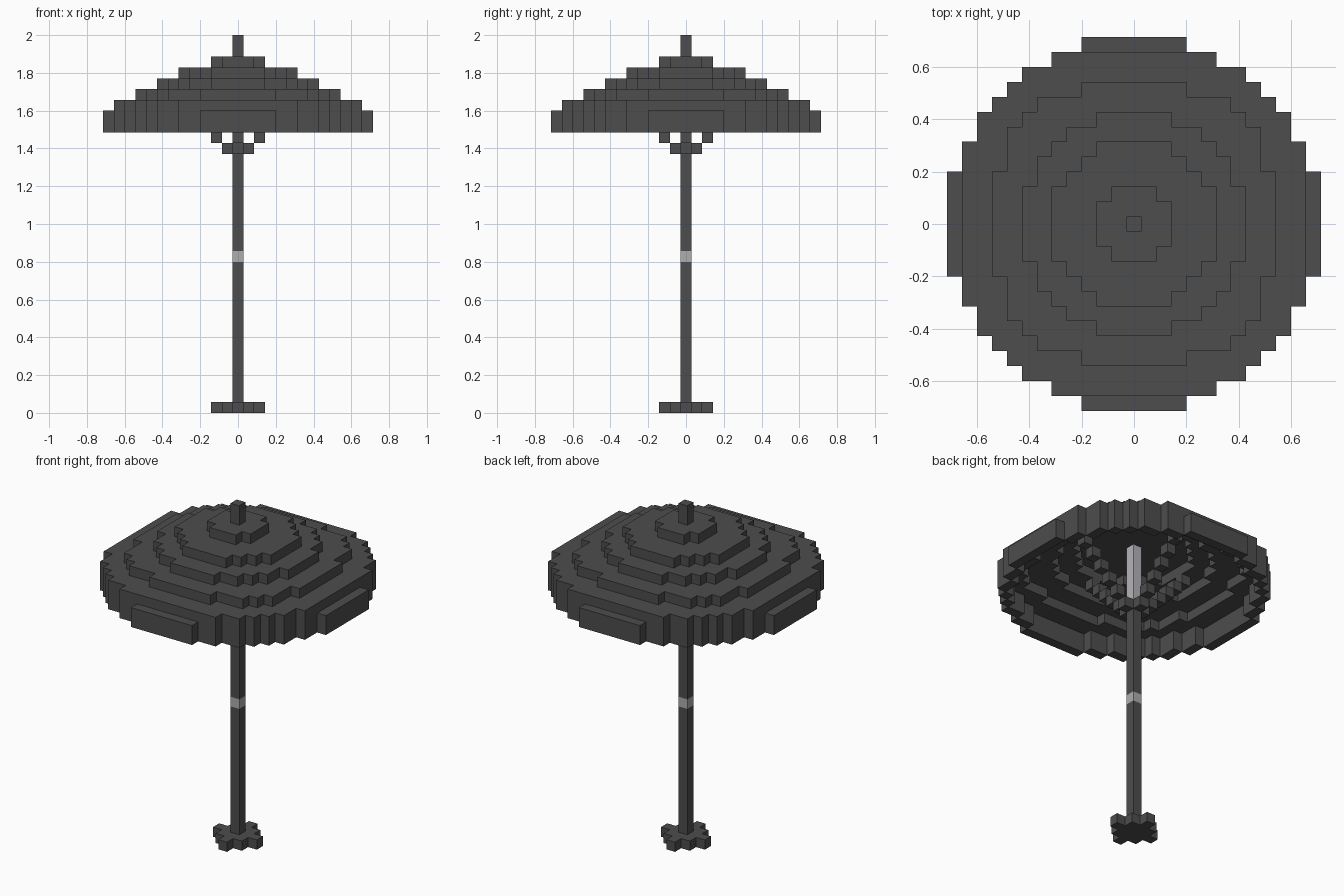
import bpy
import bmesh
from mathutils import Vector

cube = bpy.data.objects.get("Cube")
if cube:
    bpy.data.objects.remove(cube, do_unlink=True)

U = 2 / 35  # block size


def material(name, rgb):
    mat = bpy.data.materials.new(name)
    mat.use_nodes = True
    mat.diffuse_color = (*rgb, 1)
    mat.node_tree.nodes["Principled BSDF"].inputs["Base Color"].default_value = (*rgb, 1)
    return mat


DARK = material("dark grey", (0.075, 0.075, 0.075))
BAND = material("light grey", (0.42, 0.42, 0.42))
SHAFT = material("pale grey", (0.47, 0.45, 0.49))

AXES = [Vector(a) for a in ((1, 0, 0), (0, 1, 0), (0, 0, 1))]


def block_part(name, cells, mat):
    """Make the outer skin of a set of blocks, merging flat neighbours."""
    bm = bmesh.new()
    for cell in cells:
        centre = Vector(cell) + AXES[2] / 2
        for a in range(3):
            u, v = AXES[(a + 1) % 3] / 2, AXES[(a + 2) % 3] / 2
            for sign in (1, -1):
                n = AXES[a] * sign
                if tuple(int(c + d) for c, d in zip(cell, n)) in cells:
                    continue
                c = centre + n / 2
                corners = [c - u - v, c + u - v, c + u + v, c - u + v][::sign]
                bm.faces.new([bm.verts.new(p * U) for p in corners])
    bmesh.ops.remove_doubles(bm, verts=bm.verts, dist=0.001)
    bmesh.ops.dissolve_limit(bm, angle_limit=0.01, verts=bm.verts, edges=bm.edges)
    bmesh.ops.triangulate(bm, faces=[f for f in bm.faces if len(f.verts) > 4])
    mesh = bpy.data.meshes.new(name)
    bm.to_mesh(mesh)
    bm.free()
    mesh.materials.append(mat)
    obj = bpy.data.objects.new(name, mesh)
    bpy.context.collection.objects.link(obj)
    return obj


def disk(rows):
    """Stepped disk: rows[j] is the reach along x at distance j along y."""
    last = len(rows) - 1
    return {(x, y) for y in range(-last, last + 1)
            for x in range(-rows[abs(y)], rows[abs(y)] + 1)}


def layers(cells, *heights):
    return {(x, y, z) for x, y in cells for z in heights}


# Canopy: hanging rim, stepped rings and a closed crown
outer = disk([12, 12, 12, 12, 11, 11, 10, 10, 9, 8, 7, 5, 3])
steps = [
    {c for c in outer if max(abs(c[0]), abs(c[1])) < 12},
    disk([9, 9, 9, 9, 8, 8, 8, 7, 6, 3]),
    disk([7, 7, 7, 6, 6, 5, 4, 2]),
    disk([5, 5, 5, 4, 3, 2]),
    disk([2, 2, 1]),
]
edge = {(x, y) for x, y in outer
        if not {(x + 1, y), (x - 1, y), (x, y + 1), (x, y - 1)} <= outer}
canopy = layers(edge, 26, 27)
for i, step in enumerate(steps):
    inner = steps[i + 1] if i < 3 else set()
    canopy |= layers(step - inner, 28 + i)
block_part("canopy", canopy, DARK)

# Pole: lower shaft, band, upper shaft and finial
centre = {(0, 0)}
block_part("lower_pole", layers(centre, *range(14)), DARK)
block_part("pole_band", layers(centre, 14), BAND)
block_part("middle_pole", layers(centre, *range(15, 25)), DARK)
block_part("upper_pole", layers(centre, *range(25, 31)), SHAFT)
block_part("finial", layers(centre, 33, 34), DARK)

# Foot: diamond of blocks
block_part("foot", layers(disk([2, 1, 0]) - centre, 0), DARK)

# Struts climbing from the pole to the canopy
for side, dx, dy in (("left", 1, 0), ("right", -1, 0), ("back", 0, 1), ("front", 0, -1)):
    block_part(side + "_strut", {(dx * r, dy * r, 23 + r) for r in range(1, 7)}, DARK)
